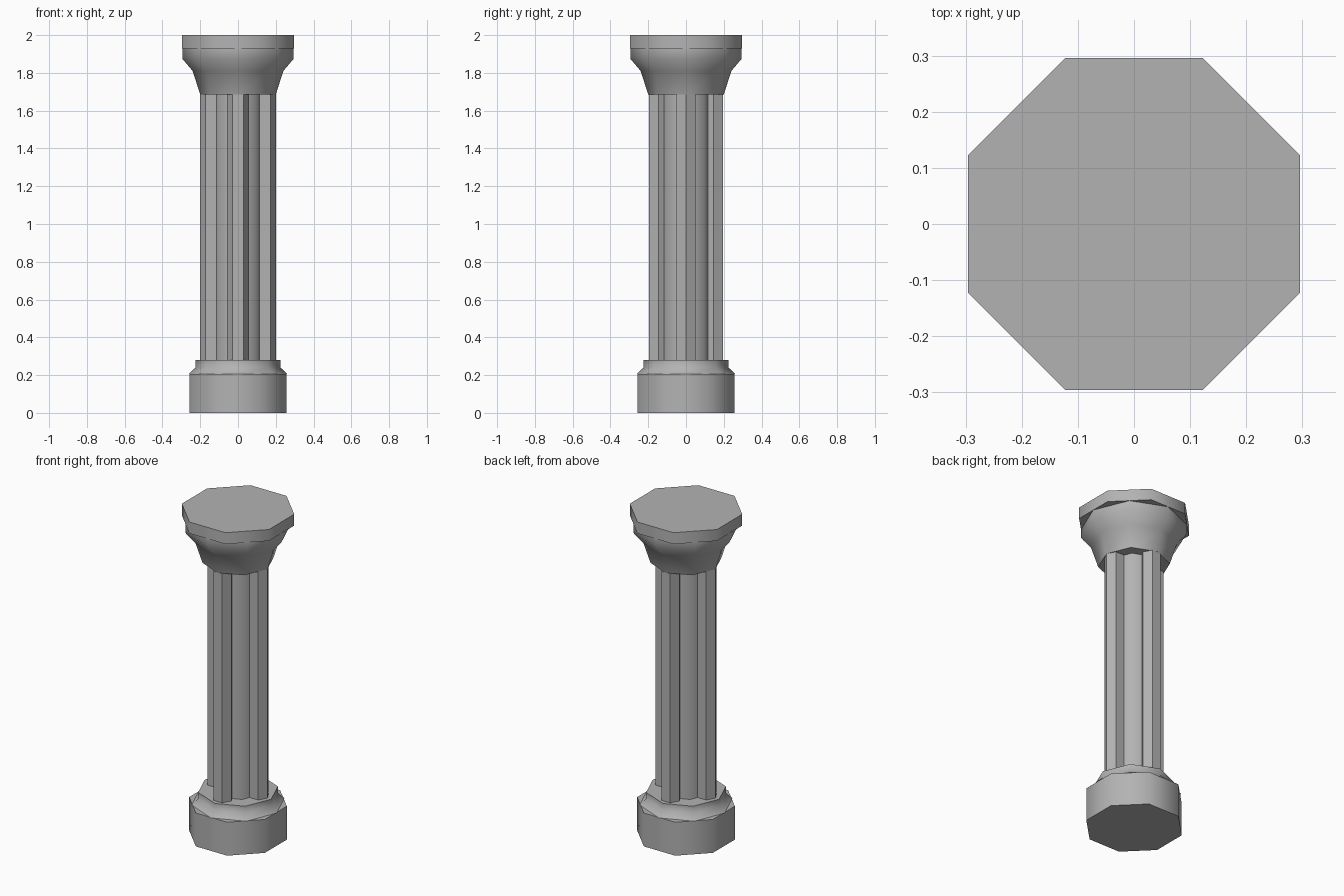
import bpy
import bmesh
from math import cos, sin, pi, radians

cube = bpy.data.objects.get("Cube")
if cube:
    bpy.data.objects.remove(cube, do_unlink=True)

stone = bpy.data.materials.new("grey_stone")
stone.use_nodes = True
GREY = (0.45, 0.45, 0.45, 1)
stone.diffuse_color = GREY
stone.node_tree.nodes["Principled BSDF"].inputs["Base Color"].default_value = GREY


def turned(name, profile, sides, turn=0.0, centre=(0, 0)):
    """Closed prism-like solid from (radius, height) rings."""
    bm = bmesh.new()
    rings = []
    for r, z in profile:
        angles = [turn + 2 * pi * i / sides for i in range(sides)]
        rings.append([bm.verts.new((centre[0] + r * cos(a), centre[1] + r * sin(a), z))
                      for a in angles])
    for low, high in zip(rings, rings[1:]):
        for i in range(sides):
            j = (i + 1) % sides
            bm.faces.new((low[i], low[j], high[j], high[i]))
    bm.faces.new(rings[0][::-1])
    bm.faces.new(rings[-1])
    mesh = bpy.data.meshes.new(name)
    bm.to_mesh(mesh)
    bm.free()
    mesh.materials.append(stone)
    obj = bpy.data.objects.new(name, mesh)
    bpy.context.collection.objects.link(obj)
    bpy.ops.object.select_all(action='DESELECT')
    obj.select_set(True)
    bpy.context.view_layer.objects.active = obj
    bpy.ops.object.shade_smooth_by_angle(angle=radians(50))
    return obj


FLAT = pi / 8            # turns an octagon so its flats face the axes
FOOT_TOP, BELL_BOTTOM = 0.28, 1.685

# Base: octagonal plinth with a flared foot turned against it
turned("plinth", [(0.278, 0), (0.278, 0.205)], 8, FLAT)
turned("foot", [(0.262, 0.205), (0.225, 0.24), (0.225, FOOT_TOP)], 8)

# Shaft: a core with four hexagonal columns around it
shaft = [FOOT_TOP, BELL_BOTTOM]
turned("shaft_core", [(0.135, z) for z in shaft], 8)
for side, x, y in (("right", -1, 0), ("left", 1, 0), ("front", 0, -1), ("back", 0, 1)):
    turned(side + "_column", [(0.058, z) for z in shaft], 6,
           centre=(0.143 * x, 0.146 * y))

# Capital: flared bell below an octagonal slab
turned("bell", [(0.2, BELL_BOTTOM), (0.24, 1.81), (0.295, 1.875), (0.295, 1.93)], 8)
turned("slab", [(0.32, 1.93), (0.32, 2)], 8, FLAT)
